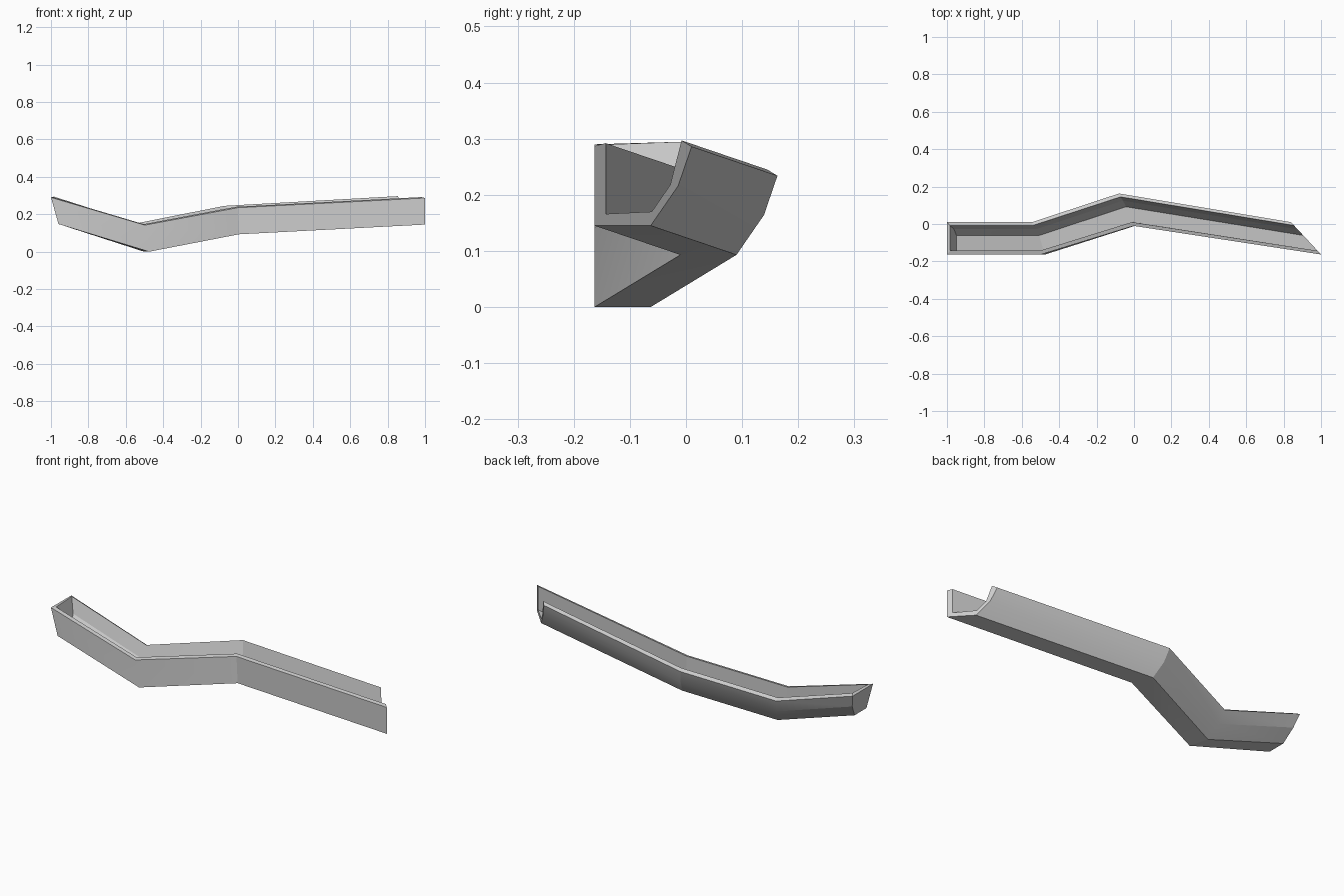
import bpy, bmesh

if "Cube" in bpy.data.objects:
    bpy.data.objects.remove(bpy.data.objects["Cube"], do_unlink=True)

# One plain grey metal
grey = bpy.data.materials.new("grey_metal")
grey.use_nodes = True
colour = (0.6, 0.6, 0.6, 1)
grey.diffuse_color = colour
grey.node_tree.nodes["Principled BSDF"].inputs["Base Color"].default_value = colour

# Gutter cross-section (y, z) from the front bottom corner: outer skin, then inner skin
OUTER = [(0, 0.142), (0, 0), (0.1, 0), (0.149, 0.071), (0.173, 0.141)]
INNER = [(0.155, 0.152), (0.135, 0.073), (0.102, 0.025), (0.02, 0.021), (0.02, 0.147)]
PROFILE = OUTER + INNER
N, HALF = len(PROFILE), len(OUTER)

# Mitre stations: corner position, then how far x leans back per unit of depth and height
STATIONS = [
    ((-0.96, -0.163, 0.148), 0.0, 0.28),
    ((-0.475, -0.163, 0.0), 0.27, 0.16),
    ((0.005, -0.01, 0.093), 0.45, 0.05),
    ((1.0, -0.163, 0.145), 0.93, 0.0),
]
CAP = 0.018

bm = bmesh.new()
rings = []
for s, ((x, y, z), lean_y, lean_z) in enumerate(STATIONS):
    ring = []
    for i, (dy, dz) in enumerate(PROFILE):
        # The inner skin stops short of the closed end by the cap thickness
        inset = CAP if s == 0 and i >= HALF else 0
        ring.append(bm.verts.new((x - lean_y * dy - lean_z * dz + inset,
                                  y + dy, z + dz - inset * 0.3)))
    rings.append(ring)

# Walls, floor and rims
for a, b in zip(rings, rings[1:]):
    for i in range(N):
        j = (i + 1) % N
        bm.faces.new((a[i], a[j], b[j], b[i]))

# Closed end: outer plate, inner plate and rim
first, last = rings[0], rings[-1]
bm.faces.new(first[:HALF])
bm.faces.new(first[HALF:])
bm.faces.new((first[0], first[HALF - 1], first[HALF], first[-1]))

# Open end: wall thickness
for i in range(HALF - 1):
    bm.faces.new((last[i], last[i + 1], last[N - 2 - i], last[N - 1 - i]))

bmesh.ops.recalc_face_normals(bm, faces=bm.faces)
mesh = bpy.data.meshes.new("gutter")
bm.to_mesh(mesh)
bm.free()
mesh.materials.append(grey)
gutter = bpy.data.objects.new("gutter", mesh)
bpy.context.collection.objects.link(gutter)

bpy.ops.object.select_all(action="DESELECT")
gutter.select_set(True)
bpy.context.view_layer.objects.active = gutter
bpy.ops.object.shade_smooth_by_angle(angle=0.3)
